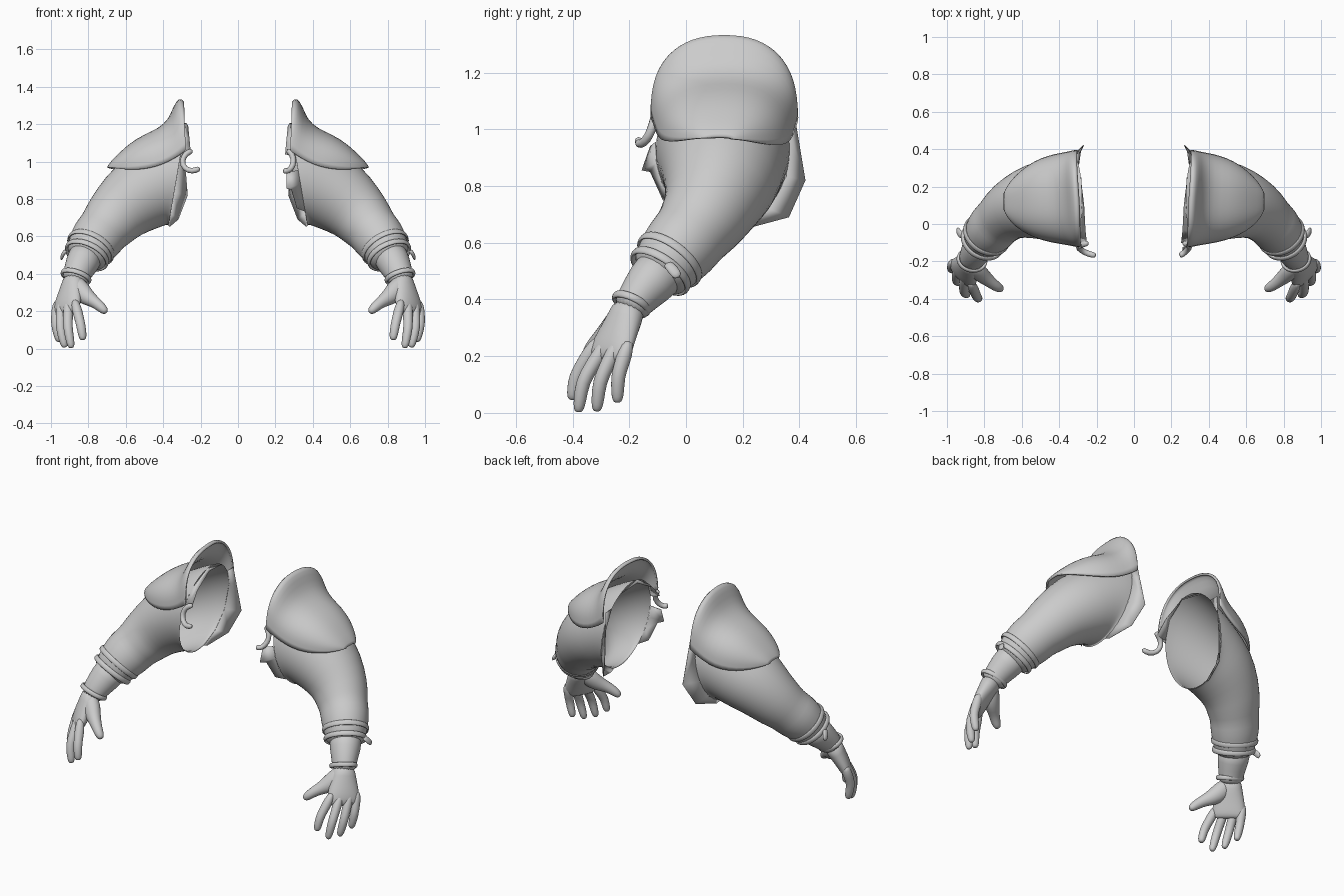
import bpy, bmesh, math
from mathutils import Vector

if "Cube" in bpy.data.objects:
    bpy.data.objects.remove(bpy.data.objects["Cube"])

grey = bpy.data.materials.new("plain grey")
grey.diffuse_color = (0.6, 0.6, 0.6, 1)
grey.use_nodes = True
grey.node_tree.nodes["Principled BSDF"].inputs["Base Color"].default_value = grey.diffuse_color


def finish(name, bm, mirror=True, thick=0, subdiv=1):
    bmesh.ops.recalc_face_normals(bm, faces=bm.faces)
    me = bpy.data.meshes.new(name)
    bm.to_mesh(me)
    bm.free()
    for p in me.polygons:
        p.use_smooth = True
    me.materials.append(grey)
    ob = bpy.data.objects.new(name, me)
    bpy.context.collection.objects.link(ob)
    if subdiv:
        ob.modifiers.new("smooth", 'SUBSURF').levels = subdiv
    if thick:
        m = ob.modifiers.new("thickness", 'SOLIDIFY')
        m.thickness, m.offset = thick, 0
    if mirror:
        m = ob.modifiers.new("other_arm", 'MIRROR')
        m.use_mirror_merge = False
    return ob


def skin(bm, rings, closed=True):
    for a, b in zip(rings, rings[1:]):
        n = len(a)
        for i in range(n if closed else n - 1):
            j = (i + 1) % n
            bm.faces.new((a[i], a[j], b[j], b[i]))


def frame(normal, side):
    t = Vector(normal).normalized()
    v = Vector(side)
    v = (v - t * v.dot(t)).normalized()
    return t, t.cross(v), v


def tube(bm, stations, side=(0, 1, 0), seg=20, caps=False):
    """Sweep of ellipses: (centre, radius u, radius v, optional normal)."""
    rings = []
    for k, s in enumerate(stations):
        c = Vector(s[0])
        a = Vector(stations[max(k - 1, 0)][0])
        b = Vector(stations[min(k + 1, len(stations) - 1)][0])
        _, u, v = frame(s[3] if len(s) > 3 else b - a, side)
        rings.append([bm.verts.new(c + u * s[1] * math.cos(2 * math.pi * i / seg)
                                   + v * s[2] * math.sin(2 * math.pi * i / seg))
                      for i in range(seg)])
    skin(bm, rings)
    if caps:
        bm.faces.new(rings[0])
        bm.faces.new(rings[-1])


def band(name, c, normal, ru, rv, w, h):
    """Closed strap running round the arm."""
    bm = bmesh.new()
    t, u, v = frame(normal, (0, 1, 0))
    rings = []
    for k in range(8):
        a = 2 * math.pi * k / 8
        o, l = w * math.cos(a), h * math.sin(a)
        rings.append([bm.verts.new(Vector(c) + t * l + u * (ru + o) * math.cos(p)
                                   + v * (rv + o) * math.sin(p))
                      for p in [2 * math.pi * i / 24 for i in range(24)]])
    skin(bm, rings + rings[:1])
    finish(name, bm)


# Hollow sleeve, flared lip at the shoulder, tucked in at the cuff
bm = bmesh.new()
tube(bm, [((.325, .13, .93), .285, .238, (1, 0, .17)),
          ((.36, .13, .922), .262, .235, (1, 0, .05)),
          ((.44, .13, .88), .228, .222, (1, 0, -.25)),
          ((.55, .125, .81), .203, .202, (1, -.05, -.65)),
          ((.64, .093, .73), .170, .168, (1, -.25, -.95)),
          ((.69, .05, .668), .156, .152, (.8, -.5, -.9)),
          ((.72, .02, .632), .14, .136, (.7, -.6, -.85)),
          ((.755, -.016, .588), .144, .138, (.6, -.6, -.8)),
          ((.788, -.058, .54), .128, .125, (.5, -.6, -.75)),
          ((.813, -.095, .49), .112, .108, (.45, -.6, -.75)),
          ((.817, -.102, .48), .088, .086, (.45, -.6, -.75))], seg=24)
finish("sleeve", bm)

# Forearm and wrist
bm = bmesh.new()
tube(bm, [((.80, -.07, .52), .10, .10), ((.835, -.13, .455), .09, .088),
          ((.866, -.185, .39), .072, .066), ((.88, -.205, .35), .066, .062)], caps=True)
finish("forearm", bm)

# Straps round cuff and wrist
band("upper_cuff_strap", (.787, -.058, .54), (.45, -.6, -.8), .131, .126, .007, .017)
band("lower_cuff_strap", (.808, -.090, .50), (.4, -.55, -.8), .119, .114, .009, .017)
band("wrist_strap", (.866, -.192, .385), (.3, -.42, -.9), .078, .066, .009, .015)

# Strap end tab
bm = bmesh.new()
tube(bm, [((.915, -.07, .53), .012, .02), ((.938, -.045, .505), .012, .022),
          ((.945, -.025, .475), .008, .018)], seg=8, caps=True)
finish("strap_tab", bm)

# Palm, flattened across the knuckle line
bm = bmesh.new()
across = (.115, .13, 0)
tube(bm, [((.872, -.195, .385), .058, .062), ((.885, -.215, .335), .054, .07),
          ((.905, -.245, .27), .046, .088), ((.917, -.266, .22), .04, .098),
          ((.922, -.275, .19), .03, .092), ((.924, -.278, .178), .014, .07)],
     side=across, seg=16, caps=True)
finish("palm", bm)

# Fingers: knuckle, middle joint, tip
fingers = {"index_finger": ((.862, -.338, .212), (.84, -.39, .125), (.828, -.402, .045)),
           "middle_finger": ((.908, -.303, .21), (.91, -.365, .11), (.89, -.38, .002)),
           "ring_finger": ((.946, -.258, .21), (.95, -.305, .11), (.925, -.315, .005)),
           "little_finger": ((.970, -.215, .21), (.976, -.24, .13), (.955, -.242, .036))}
for name, (a, b, c) in fingers.items():
    a, b, c = map(Vector, (a, b, c))
    bm = bmesh.new()
    tube(bm, [(a + (a - b) * .6, .018, .018), (a, .030, .029), (a.lerp(b, .5), .028, .027),
              (b, .027, .026), (b.lerp(c, .6), .025, .024), (b.lerp(c, .9), .020, .019),
              (c, .010, .010)], side=across, seg=10, caps=True)
    finish(name, bm)

# Thumb with its fleshy base
bm = bmesh.new()
tube(bm, [((.878, -.21, .37), .03, .03), ((.865, -.225, .345), .05, .045),
          ((.84, -.25, .305), .058, .048), ((.805, -.28, .272), .047, .042),
          ((.77, -.308, .252), .033, .033), ((.737, -.333, .226), .029, .029),
          ((.715, -.345, .204), .024, .024), ((.702, -.35, .192), .012, .012)],
     seg=12, caps=True)
finish("thumb", bm)

# Shoulder cap: arches from front rim over to back rim, flaring up to a crest
# (rim x, top x, front y, back y, rim z, top z)
arches = [(.278, .293, -.12, .39, 1.06, 1.32), (.285, .307, -.12, .39, 1.055, 1.337),
          (.305, .333, -.118, .388, 1.04, 1.30), (.335, .36, -.11, .38, 1.02, 1.225),
          (.40, .42, -.10, .37, .985, 1.172), (.48, .50, -.085, .35, .962, 1.14),
          (.56, .575, -.055, .31, .955, 1.093), (.63, .63, -.012, .255, .96, 1.043),
          (.675, .675, .04, .20, .968, .998), (.692, .692, .08, .16, .968, .972)]
bm = bmesh.new()
rows = []
for rx, tx, y0, y1, z0, z1 in arches:
    row = []
    for i in range(17):
        a = math.pi * i / 16
        c, s = math.cos(a), math.sin(a)
        h = s ** .8
        y = (y0 + y1) / 2 - (y1 - y0) / 2 * math.copysign(abs(c) ** .85, c)
        drop = .06 * max(0, y - .1) * (1 - h)
        slant = .08 * max(0, y - .1) * (.69 - rx) / .41
        row.append(bm.verts.new((rx + (tx - rx) * h + slant, y,
                                 z0 + (z1 - z0) * h - drop)))
    rows.append(row)
skin(bm, rows, closed=False)
finish("shoulder_cap", bm, thick=.012)

# Curved clasp hooks at the front of each armhole
hooks = {"right_hook": [(.262, -.10, 1.065), (.29, -.11, 1.04), (.30, -.12, 1.0),
                        (.285, -.14, .96), (.26, -.162, .945), (.242, -.168, .955)],
         "left_hook": [(-.24, -.10, 1.06), (-.28, -.11, 1.045), (-.303, -.12, 1.0),
                       (-.285, -.14, .96), (-.245, -.16, .945), (-.20, -.17, .965)]}
for name, pts in hooks.items():
    bm = bmesh.new()
    tube(bm, [(p, .017, .017) for p in pts], seg=10, caps=True)
    finish(name, bm, mirror=False)


# Ragged cloth strips growing out of the armhole edge
# (angle round the edge from the back, and the loose outer point)
def rim(deg):
    z = .93 + .28 * math.sin(math.radians(deg))
    return (.325 - .17 * (z - .93), .13 + .238 * math.cos(math.radians(deg)), z)


flaps = {"back_flap": (True, [(38, (.295, .375, 1.10)), (15, (.285, .39, 1.0)),
                              (-20, (.27, .42, .82)), (-48, (.32, .362, .69)),
                              (-75, (.365, .22, .652))]),
         "front_flap": (False, [(175, (.26, -.125, .94)), (190, (.26, -.155, .855)),
                                (205, (.285, -.125, .85)), (225, (.315, -.08, .75))]),
         "collar_strip": (True, [(160, (.252, -.10, 1.04)), (135, (.26, -.03, 1.12)),
                                 (100, (.268, .10, 1.19)), (60, (.285, .24, 1.17))])}
for name, (mir, pts) in flaps.items():
    bm = bmesh.new()
    skin(bm, [[bm.verts.new(rim(d)) for d, _ in pts],
              [bm.verts.new(p) for _, p in pts]], closed=False)
    finish(name, bm, mirror=mir, thick=.004, subdiv=0)
